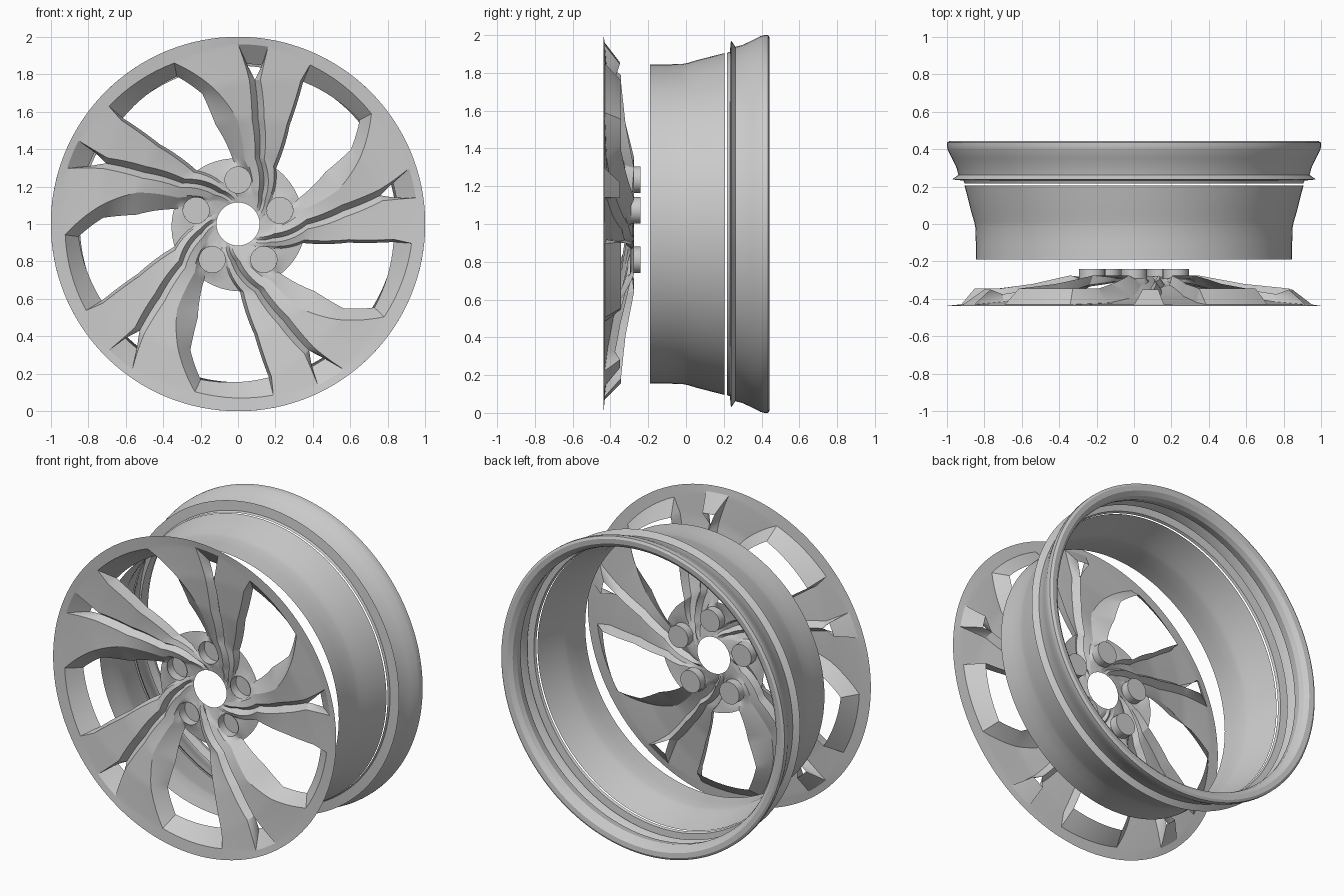
import bpy, bmesh
from math import sin, cos, atan2, hypot, radians, pi

if "Cube" in bpy.data.objects:
    bpy.data.objects.remove(bpy.data.objects["Cube"])

CZ = 1.0                     # wheel centre height, axle along y
STEP = radians(72)


def finish(bm, name, angle=28):
    me = bpy.data.meshes.new(name)
    bm.to_mesh(me)
    bm.free()
    ob = bpy.data.objects.new(name, me)
    bpy.context.collection.objects.link(ob)
    bpy.ops.object.select_all(action='DESELECT')
    ob.select_set(True)
    bpy.context.view_layer.objects.active = ob
    bpy.ops.object.shade_smooth_by_angle(angle=radians(angle))
    return ob


def lathe(name, profile, cx=0.0, cz=CZ, seg=128):
    """Spin (radius, y) points around an axis parallel to y."""
    bm = bmesh.new()
    rings = [[bm.verts.new((cx + r * cos(2 * pi * i / seg), y, cz + r * sin(2 * pi * i / seg)))
              for i in range(seg)] for r, y in profile]
    for a, b in zip(rings, rings[1:]):
        for i in range(seg):
            j = (i + 1) % seg
            bm.faces.new((a[i], a[j], b[j], b[i]))
    bmesh.ops.remove_doubles(bm, verts=bm.verts, dist=1e-5)
    return finish(bm, name)


# Barrel and rear rim
lathe("barrel", [(.845, -.19), (.845, -.10), (.847, -.02), (.853, .01), (.868, .06), (.905, .205)])
lathe("rear_rim", [(.905, .217), (.912, .232), (.972, .238), (.938, .262), (.948, .30),
                   (.972, .35), (.995, .395), (1.0, .415), (1.0, .435), (.985, .443),
                   (.955, .44), (.93, .42), (.92, .39), (.93, .34)])


# Spoked face: one 72 degree sector, laid out in (angle, radius, y) space
def pol(x, z, y):
    return (atan2(z, x), hypot(x, z), y)


def turn(p):
    return (p[0] + STEP, p[1], p[2])


def ring(r, angles, ys):
    row = [(radians(a), r, y) for a, y in zip(angles, ys)]
    return [turn(row[-1])] + row


# columns: left hole, bevel, left blade, groove, right blade, front edge, right hole
h0 = ring(.115, (60, 45, 36, 28, 20, 12, 8.6), (-.28,) * 7)
h1 = ring(.2, (84, 68, 57, 50, 43, 37, 33.6), (-.295, -.298, -.31, -.275, -.31, -.30, -.293))
ra = [pol(*p) for p in ((-.03, .35, -.275), (.035, .345, -.325), (.09, .355, -.34), (.115, .35, -.305),
                        (.14, .345, -.34), (.19, .31, -.325), (.203, .297, -.275))]
rb = [pol(*p) for p in ((-.12, .53, -.32), (-.005, .56, -.39), (.075, .56, -.385), (.107, .56, -.345),
                        (.14, .56, -.385), (.262, .535, -.385), (.276, .528, -.32))]
rc = [pol(*p) for p in ((-.19, .694, -.345), (-.13, .725, -.42), (.06, .77, -.415), (.09, .77, -.375),
                        (.12, .77, -.415), (.335, .765, -.42), (.348, .76, -.345))]
d0, d1 = pol(-.327, .789, -.345), pol(-.34, .86, -.43)
d2, d4, d5 = pol(0, .96, -.43), pol(.16, .947, -.43), pol(.385, .85, -.43)
e1, e2, e4, e5 = [(p[0], 1.0, -.437) for p in (d1, d2, d4, d5)]
sl, sr = pol(.045, .855, -.35), pol(.13, .847, -.35)

faces = []
for lo, hi in ((h0, h1), (h1, [turn(ra[-1])] + ra), (ra, rb), (rb, rc)):
    for i in range(len(lo) - 1):
        faces.append((lo[i], lo[i + 1], hi[i + 1], hi[i]))
faces += [
    (rc[0], rc[1], d1, d0), (rc[1], rc[2], d2, d1),          # left blade tip
    (rc[4], rc[5], d5, d4), (rc[5], rc[6], d5),              # right blade tip
    (rc[2], rc[3], sl, d2), (sl, sr, d4, d2), (rc[3], rc[4], d4, sr),   # small window
    (d0, d1, turn(d5), turn(rc[6])),                         # large window outer wall
    (d1, d2, e2, e1), (d2, d4, e4, e2), (d4, d5, e5, e4), (turn(d5), d1, e1, turn(e5)),
]

sector = bmesh.new()
for f in faces:
    sector.faces.new([sector.verts.new(p) for p in f])
bmesh.ops.remove_doubles(sector, verts=sector.verts, dist=1e-5)
bmesh.ops.subdivide_edges(sector, edges=sector.edges, cuts=7, use_grid_fill=True)
sector.verts.index_update()

bm = bmesh.new()
for k in range(5):
    vs = [bm.verts.new((v.co.y * cos(v.co.x + k * STEP), v.co.z, CZ + v.co.y * sin(v.co.x + k * STEP)))
          for v in sector.verts]
    for f in sector.faces:
        bm.faces.new([vs[v.index] for v in f.verts])
sector.free()
bmesh.ops.remove_doubles(bm, verts=bm.verts, dist=1e-4)

# Open the hub where the bolt cups sit
LUG_R, CUP_R = .235, .07
lugs = [(LUG_R * cos(pi / 2 + k * STEP), CZ + LUG_R * sin(pi / 2 + k * STEP)) for k in range(5)]
for lx, lz in lugs:
    bmesh.ops.delete(bm, geom=[v for v in bm.verts if hypot(v.co.x - lx, v.co.z - lz) < CUP_R],
                     context='VERTS')
    for v in bm.verts:
        d = hypot(v.co.x - lx, v.co.z - lz)
        if d < .105 and v.is_boundary:
            v.co.x = lx + (v.co.x - lx) * CUP_R / d
            v.co.z = lz + (v.co.z - lz) * CUP_R / d
            v.co.y = -.292
bmesh.ops.recalc_face_normals(bm, faces=bm.faces)
bm.normal_update()
if sum(f.normal.y * f.calc_area() for f in bm.faces) > 0:
    bmesh.ops.reverse_faces(bm, faces=bm.faces)
finish(bm, "spoked_face", 22)

# Bolt cups
for i, (lx, lz) in enumerate(lugs):
    lathe(f"bolt_cup_{i + 1}", [(CUP_R, -.297), (CUP_R, -.24), (0, -.24)], lx, lz, 32)
